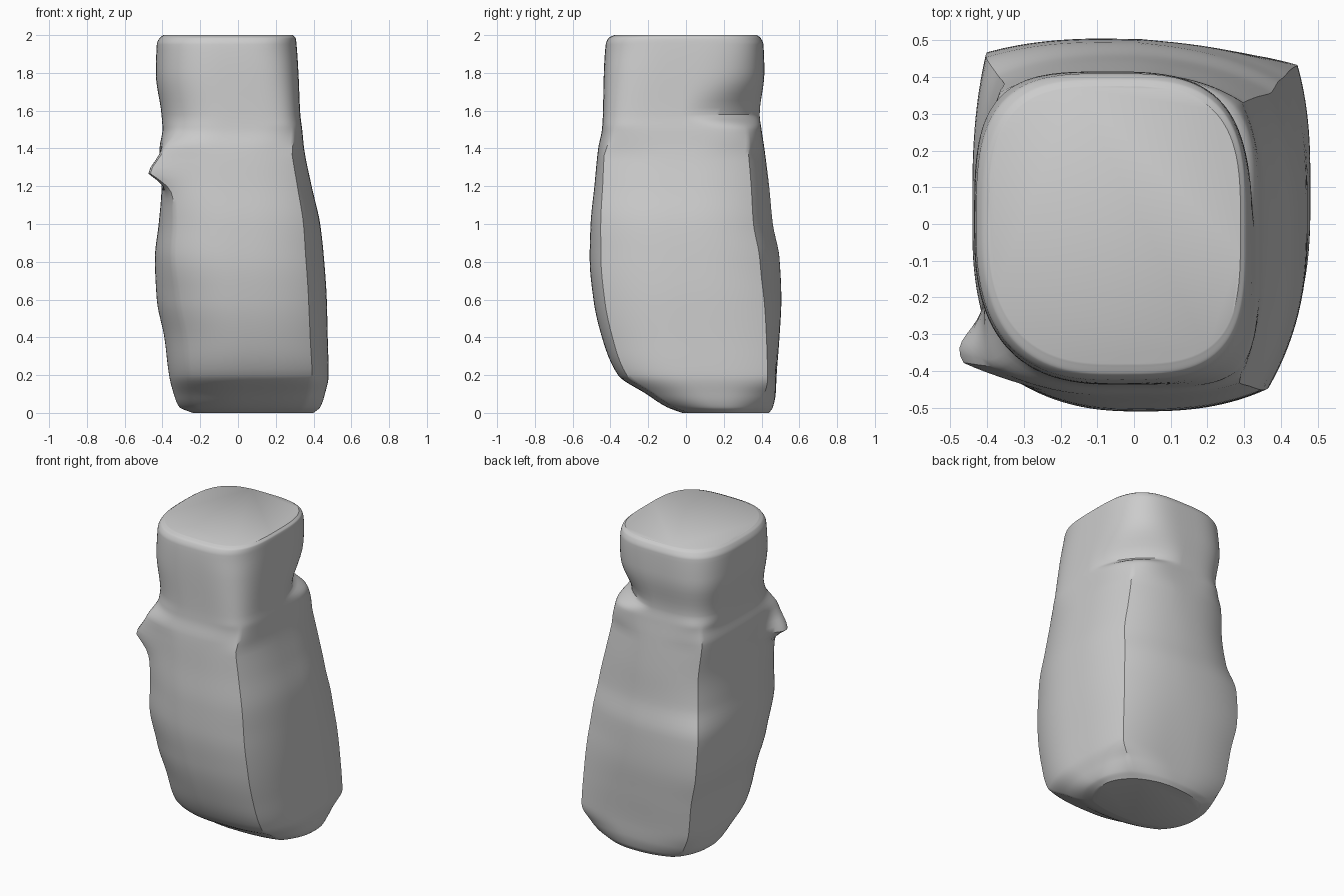
import bpy, bmesh, math

if "Cube" in bpy.data.objects:
    bpy.data.objects.remove(bpy.data.objects["Cube"])

# Cross-sections: z, left, right, front, back,
# then corner squareness: front-left, front-right, back-right, back-left
SECTIONS = [
    (0.00, -0.24, 0.40, -0.02, 0.44, 2.5, 3.0, 2.0, 3.0),
    (0.03, -0.31, 0.435, -0.10, 0.46, 2.5, 3.5, 2.5, 3.5),
    (0.10, -0.34, 0.46, -0.21, 0.475, 2.5, 4.0, 4.0, 5.0),
    (0.20, -0.365, 0.48, -0.36, 0.48, 2.5, 4.0, 8.0, 7.5),
    (0.40, -0.39, 0.475, -0.445, 0.495, 2.4, 3.8, 7.0, 8.5),
    (0.60, -0.43, 0.47, -0.49, 0.505, 2.5, 3.8, 5.8, 9.0),
    (0.82, -0.44, 0.455, -0.51, 0.495, 3.0, 3.8, 4.8, 8.0),
    (1.00, -0.42, 0.435, -0.505, 0.46, 3.3, 4.0, 4.4, 5.5),
    (1.20, -0.405, 0.39, -0.485, 0.44, 4.0, 4.5, 4.4, 5.0),
    (1.40, -0.415, 0.35, -0.465, 0.415, 4.0, 5.0, 4.4, 5.0),
    (1.50, -0.40, 0.34, -0.445, 0.40, 2.8, 5.0, 3.6, 5.0),
    (1.58, -0.405, 0.33, -0.44, 0.39, 2.5, 4.8, 1.75, 4.2),
    (1.80, -0.435, 0.32, -0.435, 0.415, 2.6, 4.0, 2.9, 3.6),
    (1.95, -0.43, 0.31, -0.425, 0.41, 2.6, 3.5, 3.2, 3.3),
    (1.985, -0.415, 0.305, -0.41, 0.395, 2.6, 3.5, 3.2, 3.2),
    (2.00, -0.395, 0.29, -0.38, 0.375, 2.6, 3.5, 3.2, 3.2),
]
SIDES, STEPS = 112, 6


def slope(col, i):
    """Monotone tangent of one section column, so the loft never overshoots."""
    if i == 0 or i == len(SECTIONS) - 1:
        j = max(0, min(i, len(SECTIONS) - 2))
        return (SECTIONS[j + 1][col] - SECTIONS[j][col]) / (SECTIONS[j + 1][0] - SECTIONS[j][0])
    a = (SECTIONS[i][col] - SECTIONS[i - 1][col]) / (SECTIONS[i][0] - SECTIONS[i - 1][0])
    b = (SECTIONS[i + 1][col] - SECTIONS[i][col]) / (SECTIONS[i + 1][0] - SECTIONS[i][0])
    return 2 * a * b / (a + b) if a * b > 0 else 0.0


def blend(i, t):
    lo, hi = SECTIONS[i], SECTIONS[i + 1]
    h = hi[0] - lo[0]
    row = [lo[0] + h * t]
    for c in range(1, 9):
        row.append((2*t**3 - 3*t**2 + 1) * lo[c] + (t**3 - 2*t**2 + t) * h * slope(c, i)
                   + (3*t**2 - 2*t**3) * hi[c] + (t**3 - t**2) * h * slope(c, i + 1))
    return row


def quadrant(u, n, crisp, skew):
    """Unit corner curve: soft superellipse mixed with bulged sides meeting at an edge."""
    a = u * math.pi / 2
    sx, sy = max(0, math.cos(a)) ** (2 / n), max(0, math.sin(a)) ** (2 / n)
    r = 2 ** (-1 / n)
    rx, ry = r - skew, r + skew
    if u <= 0.5:
        px, py = 1 - (1 - rx) * (2 * u)**2, ry * 2 * u
    else:
        px, py = rx * 2 * (1 - u), 1 - (1 - ry) * (2 - 2 * u)**2
    return sx + (px - sx) * crisp, sy + (py - sy) * crisp


def ring(row):
    z, x0, x1, y0, y1, fl, fr, br, bl = row
    cx, cy, hx, hy = (x0 + x1) / 2, (y0 + y1) / 2, (x1 - x0) / 2, (y1 - y0) / 2
    body = max(0.0, min(1.0, (1.52 - z) / 0.15))
    # corners in turn: x sign, y sign, squareness, sideways skew
    corners = [(1, 1, br, 0), (-1, 1, bl, 0), (-1, -1, fl, 0), (1, -1, fr, 0.08 * body)]
    pts = []
    quarter = SIDES // 4
    for q, (sx, sy, n, skew) in enumerate(corners):
        for k in range(quarter):
            u = k / quarter
            px, py = quadrant(1 - u if q % 2 else u, n, 0.6 * body, skew)
            x, y = cx + sx * hx * px, cy + sy * hy * py
            # slanted back face, squarer near the foot
            if y > 0:
                y -= 0.05 * body * min(1, z / 0.7) * max(0, x) / 0.45 * y / 0.5
            # pointed shoulder at the front left corner
            d = (x + 0.37)**2 + (y + 0.40)**2
            w = math.exp(-d / 0.015 - abs((z - 1.27) / (0.11 if z > 1.27 else 0.06))**1.5)
            pts.append((x - 0.125 * w, y + 0.03 * w, z))
    return pts


# Stone body and neck, lofted through the sections
bm = bmesh.new()
rows = [blend(i, j / STEPS) for i in range(len(SECTIONS) - 1) for j in range(STEPS)]
rows.append(list(SECTIONS[-1]))
loops = [[bm.verts.new(p) for p in ring(r)] for r in rows]
for low, high in zip(loops, loops[1:]):
    for k in range(SIDES):
        m = (k + 1) % SIDES
        bm.faces.new((low[k], low[m], high[m], high[k]))
bm.faces.new(loops[0][::-1])
bm.faces.new(loops[-1])
bmesh.ops.recalc_face_normals(bm, faces=bm.faces)
mesh = bpy.data.meshes.new("stone_block")
bm.to_mesh(mesh)
bm.free()
stone = bpy.data.objects.new("stone_block", mesh)
bpy.context.collection.objects.link(stone)
bpy.context.view_layer.objects.active = stone
stone.select_set(True)
bpy.ops.object.shade_smooth_by_angle(angle=math.radians(35))
